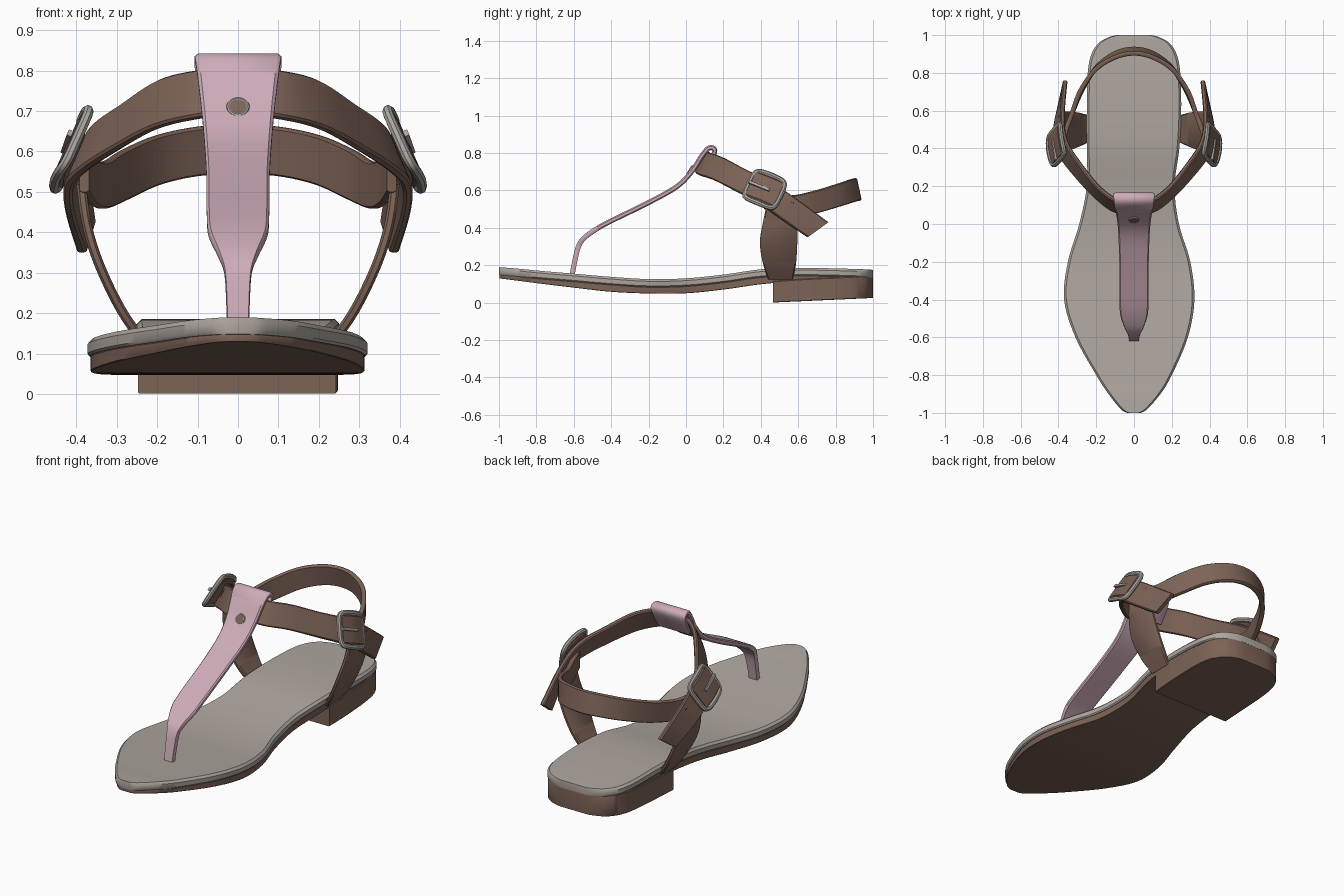
import bpy, bmesh, math
from mathutils import Vector as V

if "Cube" in bpy.data.objects:
    bpy.data.objects.remove(bpy.data.objects["Cube"])


def material(name, rgb):
    m = bpy.data.materials.new(name)
    m.diffuse_color = (*rgb, 1)
    m.use_nodes = True
    m.node_tree.nodes["Principled BSDF"].inputs["Base Color"].default_value = m.diffuse_color
    return m


BROWN = material("brown_leather", (0.205, 0.125, 0.095))
PINK = material("pink_leather", (0.61, 0.41, 0.48))
GREY = material("grey_footbed", (0.43, 0.385, 0.35))
METAL = material("pale_metal", (0.40, 0.375, 0.345))


def catmull(pts, n):
    """Smooth curve through tuples of any length."""
    out = []
    for i in range(len(pts) - 1):
        p0, p1 = pts[max(i - 1, 0)], pts[i]
        p2, p3 = pts[i + 1], pts[min(i + 2, len(pts) - 1)]
        for k in range(n):
            t = k / n
            out.append([0.5 * (2 * b + (c - a) * t + (2 * a - 5 * b + 4 * c - d) * t * t
                               + (3 * b - a - 3 * c + d) * t ** 3)
                        for a, b, c, d in zip(p0, p1, p2, p3)])
    out.append(list(pts[-1]))
    return out


def loft(name, rings, mat, closed=False):
    """Skin a row of equal rings; cap the ends or join them."""
    bm = bmesh.new()
    vs = [[bm.verts.new(p) for p in r] for r in rings]
    m = len(vs[0])
    pairs = list(zip(vs, vs[1:])) + ([(vs[-1], vs[0])] if closed else [])
    for a, b in pairs:
        for j in range(m):
            k = (j + 1) % m
            bm.faces.new((a[j], a[k], b[k], b[j]))
    if not closed:
        bm.faces.new(vs[0])
        bm.faces.new(vs[-1])
    bmesh.ops.recalc_face_normals(bm, faces=bm.faces)
    me = bpy.data.meshes.new(name)
    bm.to_mesh(me)
    bm.free()
    me.materials.append(mat)
    ob = bpy.data.objects.new(name, me)
    bpy.context.collection.objects.link(ob)
    return ob


SECTION = [(-1, -.5), (-1, .5), (-.92, 1), (.92, 1), (1, .5), (1, -.5), (.92, -1), (-.92, -1)]


def ribbon(name, pts, thick, mat, n=6):
    """Flat strap; each point is centre xyz followed by half-width vector xyz."""
    st = catmull(pts, n)
    rings = []
    for i, s in enumerate(st):
        c, w = V(s[:3]), V(s[3:6])
        tan = V(st[min(i + 1, len(st) - 1)][:3]) - V(st[max(i - 1, 0)][:3])
        nor = tan.cross(w).normalized() * thick / 2
        rings.append([c + w * a + nor * b for a, b in SECTION])
    return loft(name, rings, mat)


def flip(p):
    return (-p[0], p[1], p[2], -p[3], p[4], p[5])


def both_halves(pts):
    """pts run from x = 0 outward; returns the full symmetric path."""
    return [flip(p) for p in reversed(pts[1:])] + pts


# Sole outline: y, left x, right x, top z, bottom z
outline = catmull([
    (-1.0, -.035, .035, .19, .13), (-.98, -.07, .07, .188, .127),
    (-.9, -.135, .14, .182, .117), (-.8, -.2, .2, .172, .104),
    (-.6, -.31, .285, .155, .08), (-.4, -.37, .32, .138, .058),
    (-.2, -.35, .298, .126, .049), (0, -.29, .238, .13, .05),
    (.2, -.25, .215, .15, .07), (.4, -.25, .24, .178, .098),
    (.6, -.25, .25, .186, .115), (.8, -.245, .245, .183, .125),
    (.9, -.225, .225, .18, .13), (.96, -.185, .185, .178, .13),
    (.99, -.13, .13, .176, .13), (1.0, -.09, .09, .175, .13)], 6)


def layer(name, stations, mat, e=.01, inset=0.0):
    rings = []
    for y, l, r, t, b in stations:
        l, r = l + inset, r - inset
        rings.append([V(p) for p in ((l + e, y, t), (l, y, t - e), (l, y, b + e / 2), (l + e / 2, y, b),
                                     (r - e / 2, y, b), (r, y, b + e / 2), (r, y, t - e), (r - e, y, t))])
    return loft(name, rings, mat)


layer("footbed", [(y, l, r, t, t - .042) for y, l, r, t, b in outline], GREY, .012)
layer("outsole", [(y * .997, l, r, t - .04, b) for y, l, r, t, b in outline], BROWN, .004, .007)
layer("heel", [(y * .999, l, r, b + .012, max(0, .025 * (y - .45) / .55))
               for y, l, r, t, b in outline if y > .44], BROWN, .006, .003)

# Pink T strap, folded over the ankle band: y, z, half width
t_path = [(-.61, .14, .026), (-.595, .22, .029), (-.575, .30, .034), (-.545, .345, .05),
          (-.48, .393, .072), (-.4, .437, .077), (-.2, .535, .078), (-.05, .62, .083),
          (.03, .70, .09), (.085, .785, .1), (.122, .826, .106), (.152, .82, .108),
          (.145, .785, .105), (.1, .705, .1)]
ribbon("t_strap", [(0, y, z, w, 0, 0) for y, z, w in t_path], .027, PINK)

# Ankle band: over the instep, through both buckles, out to the loose tails
ribbon("front_ankle_band", both_halves([
    (0, .092, .748, 0, .035, .055), (.1, .1, .74, -.005, .03, .058),
    (.2, .175, .715, -.01, .025, .06), (.3, .29, .655, -.02, .022, .06),
    (.365, .38, .61, -.022, .025, .06), (.395, .45, .57, -.025, .03, .058),
    (.397, .55, .50, -.02, .038, .055), (.375, .705, .39, -.012, .055, .04)]), .024, BROWN)

# Band round the back of the ankle
ribbon("back_ankle_band", both_halves([
    (0, .915, .605, 0, -.013, .06), (.1, .893, .6, 0, -.012, .06),
    (.2, .825, .578, .004, -.008, .06), (.28, .705, .542, .006, -.004, .06),
    (.33, .58, .517, 0, 0, .058), (.36, .5, .525, 0, 0, .055),
    (.38, .42, .55, 0, 0, .05)]), .024, BROWN)

# Side parts, once for each side
for s, side in ((1, "right"), (-1, "left")):
    def sided(pts):
        return pts if s > 0 else [flip(p) for p in pts]

    ribbon(side + "_anchor_strap", sided([
        (.235, .505, .13, 0, .066, 0), (.29, .5, .21, 0, .088, 0),
        (.343, .495, .32, 0, .1, 0), (.374, .502, .42, 0, .092, 0),
        (.388, .505, .53, 0, .075, .01)]), .024, BROWN)

    # Buckle frame, a bowed rounded rectangle
    c = V((s * .407, .42, .603))
    u = V((s * .012, .083, -.034))
    v = V((s * -.033, .036, .074))
    n = u.cross(v).normalized() * s
    rings = []
    for k in range(40):
        a = 2 * math.pi * k / 40
        x = math.copysign(abs(math.cos(a)) ** .4, math.cos(a))
        z = math.copysign(abs(math.sin(a)) ** .4, math.sin(a))
        p = c + u * x + v * z + n * (.012 * (1 - x * x))
        rad = (u * x + v * z).normalized()
        rings.append([p + rad * (.015 * math.cos(q)) + n * (.013 * math.sin(q))
                      for q in [math.pi * (j + .5) / 4 for j in range(8)]])
    loft(side + "_buckle_frame", rings, METAL, closed=True)

    # Leather keeper filling the frame, and the prong
    w = v * .85
    ribbon(side + "_buckle_leather", [(*(c + u * f + n * (.008 * (1 - f * f))), *w)
                                      for f in (-.9, 0, .9)], .026, BROWN)
    w = v.normalized() * .008
    ribbon(side + "_buckle_prong", [(*(c + u * f + n * .022), *w) for f in (-1, -.3, .3)], .012, METAL)

# Rivet on the T strap
axis = V((0, -.84, .54))
rot = axis.to_track_quat('Z', 'Y').to_euler()
spot = V((0, .021, .709))
bpy.ops.mesh.primitive_torus_add(major_radius=.023, minor_radius=.006, major_segments=24,
                                 minor_segments=8, location=spot, rotation=rot)
bpy.context.object.name = "rivet_ring"
bpy.context.object.data.materials.append(METAL)
bpy.ops.mesh.primitive_cylinder_add(vertices=24, radius=.021, depth=.01, location=spot, rotation=rot)
bpy.context.object.name = "rivet_centre"
bpy.context.object.data.materials.append(BROWN)

# Smooth shading with crisp edges
for ob in bpy.context.scene.objects:
    ob.select_set(True)
    bpy.context.view_layer.objects.active = ob
bpy.ops.object.shade_smooth_by_angle(angle=math.radians(40))
